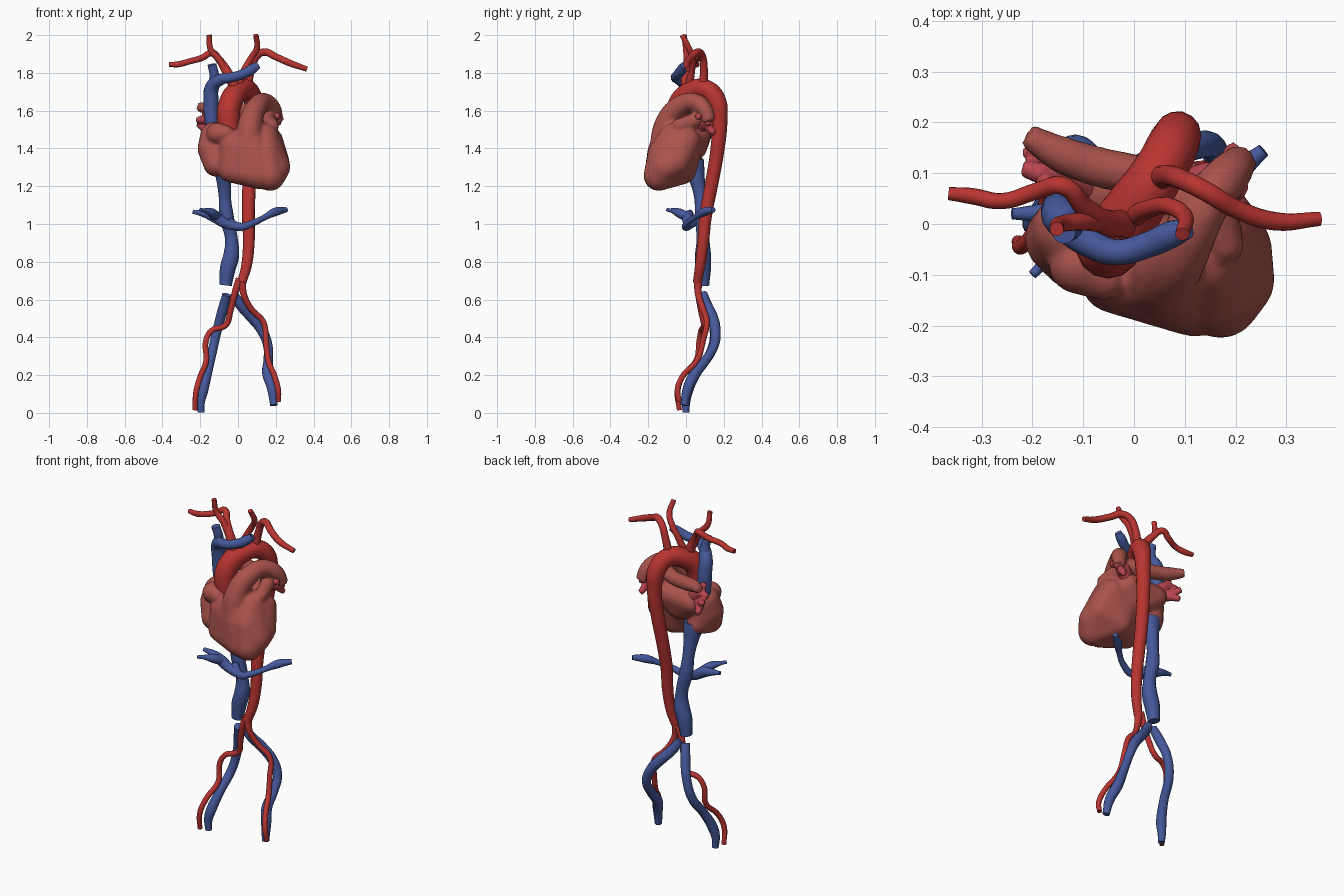
import bpy, bmesh
from mathutils import Matrix


def material(name, color):
    m = bpy.data.materials.new(name)
    m.diffuse_color = (*color, 1)
    return m


RED = material("artery_red", (0.48, 0.035, 0.03))
BLUE = material("vein_blue", (0.06, 0.1, 0.33))
FLESH = material("heart_flesh", (0.40, 0.085, 0.07))
PINK = material("lung_vein_pink", (0.48, 0.06, 0.075))


def activate(ob):
    bpy.ops.object.select_all(action='DESELECT')
    ob.select_set(True)
    bpy.context.view_layer.objects.active = ob


def tube(name, pts, mat):
    """Round vessel through points (x, y, z, radius)."""
    cu = bpy.data.curves.new(name, 'CURVE')
    cu.dimensions = '3D'
    cu.bevel_depth = 1
    cu.bevel_resolution = 5
    cu.resolution_u = 6
    cu.use_fill_caps = True
    sp = cu.splines.new('BEZIER')
    sp.radius_interpolation = 'CARDINAL'
    sp.bezier_points.add(len(pts) - 1)
    for bp, (x, y, z, r) in zip(sp.bezier_points, pts):
        bp.co = (x, y, z)
        bp.radius = r
        bp.handle_left_type = bp.handle_right_type = 'AUTO'
    ob = bpy.data.objects.new(name, cu)
    bpy.context.collection.objects.link(ob)
    cu.materials.append(mat)
    activate(ob)
    bpy.ops.object.convert(target='MESH')
    ob = bpy.context.object
    bpy.ops.object.shade_smooth_by_angle(angle=0.8)
    return ob


def hull(name, balls, mat):
    """Rounded lump: convex hull around balls (x, y, z, radius)."""
    bm = bmesh.new()
    for x, y, z, r in balls:
        bmesh.ops.create_icosphere(bm, subdivisions=3, radius=r,
                                   matrix=Matrix.Translation((x, y, z)))
    bmesh.ops.delete(bm, geom=bm.edges[:], context='EDGES_FACES')
    bmesh.ops.convex_hull(bm, input=bm.verts[:])
    bmesh.ops.delete(bm, geom=[v for v in bm.verts if not v.link_faces], context='VERTS')
    me = bpy.data.meshes.new(name)
    bm.to_mesh(me)
    bm.free()
    me.materials.append(mat)
    ob = bpy.data.objects.new(name, me)
    bpy.context.collection.objects.link(ob)
    return ob


def fuse(name, parts, voxel, smooth):
    """Join parts into one skin."""
    activate(parts[0])
    for p in parts:
        p.select_set(True)
    bpy.ops.object.join()
    ob = bpy.context.object
    ob.name = name
    rm = ob.modifiers.new("skin", 'REMESH')
    rm.mode = 'VOXEL'
    rm.voxel_size = voxel
    sm = ob.modifiers.new("soften", 'SMOOTH')
    sm.iterations = smooth
    activate(ob)
    bpy.ops.object.convert(target='MESH')
    bpy.ops.object.shade_smooth_by_angle(angle=0.8)


# Heart: chambers and pulmonary trunk fused together
fuse("heart", [
    hull("left_ventricle", [(.17, -.145, 1.255, .08), (.2, -.11, 1.3, .077), (.195, -.05, 1.33, .077),
                            (.16, 0, 1.435, .08), (.09, -.02, 1.285, .075), (.06, .02, 1.45, .08),
                            (.15, -.125, 1.37, .078), (.14, -.07, 1.46, .075)], FLESH),
    hull("right_ventricle", [(.12, -.145, 1.26, .077), (-.04, -.11, 1.285, .065), (.06, -.03, 1.285, .07),
                             (.07, -.1, 1.46, .075), (-.03, -.1, 1.41, .07), (.09, -.13, 1.38, .075),
                             (.02, .02, 1.42, .07)], FLESH),
    hull("right_atrium", [(-.115, -.06, 1.32, .07), (-.145, -.03, 1.4, .07), (-.13, -.01, 1.47, .07),
                          (-.1, .03, 1.33, .06)], FLESH),
    hull("right_auricle", [(-.11, -.08, 1.48, .058), (-.06, -.11, 1.48, .04)], FLESH),
    hull("left_atrium", [(-.09, .07, 1.47, .065), (.09, .06, 1.48, .07), (0, .05, 1.4, .06)], FLESH),
    hull("left_auricle", [(.18, -.04, 1.52, .037), (.16, .05, 1.55, .04)], FLESH),
    tube("pulmonary_trunk", [(.06, -.12, 1.4, .075), (.065, -.1, 1.53, .066), (.1, -.04, 1.62, .055),
                             (.14, .04, 1.645, .049), (.185, .095, 1.61, .044), (.21, .125, 1.54, .034)], FLESH),
    tube("right_pulmonary_artery", [(.13, .03, 1.63, .042), (.04, .085, 1.6, .04), (-.08, .115, 1.6, .04),
                                    (-.15, .14, 1.61, .036), (-.21, .175, 1.62, .025)], FLESH),
], .010, 3)

# Pulmonary veins: short forked stubs on both sides
FORKS = {"left": (.1, 1, [(1.5, 1.57, .05, .03, 1.62), (1.5, 1.57, .12, .06, 1.57),
                          (1.48, 1.53, .1, .15, 1.48), (1.48, 1.53, .125, .12, 1.54)]),
         "right": (-.09, -1, [(1.5, 1.55, .09, .08, 1.61), (1.5, 1.55, .13, .11, 1.55),
                              (1.47, 1.49, .1, .16, 1.46), (1.47, 1.49, .12, .15, 1.53)])}
for side, (x0, s, forks) in FORKS.items():
    stubs = [tube("stub", [(x0, .07, z0, .034), (x0 + s * .06, .09, z1, .028), (x0 + s * dx, y, z2, .017)], PINK)
             for z0, z1, dx, y, z2 in forks]
    fuse(side + "_pulmonary_veins", stubs, .007, 2)

# Aorta with arch
tube("aorta", [(-.02, -.03, 1.42, .055), (-.05, -.045, 1.54, .062), (-.04, -.03, 1.64, .062),
               (0, .03, 1.7, .058), (.05, .105, 1.712, .052), (.08, .162, 1.655, .05), (.085, .178, 1.55, .042),
               (.075, .167, 1.4, .038), (.06, .137, 1.22, .036), (.055, .105, 1.05, .034), (.057, .09, .9, .031),
               (.045, .075, .78, .028), (.02, .06, .69, .024)], RED)

# Neck and arm arteries
tube("right_arm_artery", [(-.02, 0, 1.73, .028), (-.06, .005, 1.81, .025), (-.1, .035, 1.87, .02),
                          (-.14, .075, 1.905, .018), (-.19, .065, 1.88, .017), (-.26, .045, 1.86, .016),
                          (-.32, .055, 1.845, .016), (-.365, .06, 1.845, .013)], RED)
tube("right_neck_artery", [(-.06, .005, 1.8, .022), (-.1, .005, 1.87, .018), (-.145, 0, 1.925, .016),
                           (-.152, -.01, 2.0, .014)], RED)
tube("left_neck_artery", [(0, .015, 1.73, .022), (.03, .03, 1.81, .018), (.07, .035, 1.88, .017),
                          (.1, .015, 1.93, .016), (.095, -.02, 2.0, .014)], RED)
tube("left_arm_artery", [(.05, .09, 1.73, .024), (.07, .095, 1.82, .021), (.1, .085, 1.89, .02),
                         (.14, .065, 1.91, .02), (.2, .03, 1.885, .019), (.28, .005, 1.85, .018),
                         (.365, .01, 1.82, .014)], RED)

# Leg arteries
tube("right_leg_artery", [(.01, .065, .71, .022), (-.015, .065, .64, .018), (-.04, .08, .54, .016),
                          (-.065, .095, .465, .016), (-.14, .08, .435, .015), (-.17, .07, .38, .015),
                          (-.168, .055, .28, .015), (-.2, -.02, .19, .015), (-.222, -.045, .11, .015),
                          (-.228, -.035, .015, .013)], RED)
tube("left_leg_artery", [(.02, .065, .71, .022), (.03, .065, .63, .018), (.07, .09, .55, .016),
                         (.135, .11, .48, .015), (.148, .09, .38, .015), (.16, .06, .28, .015),
                         (.195, -.02, .19, .015), (.213, -.045, .12, .015), (.215, -.035, .06, .013)], RED)

# Great veins above and below the heart
tube("upper_great_vein", [(-.125, .02, 1.45, .034), (-.14, .025, 1.55, .037), (-.143, .025, 1.64, .04),
                          (-.135, .005, 1.73, .037), (-.09, -.035, 1.765, .03), (-.04, -.055, 1.775, .026),
                          (.03, -.04, 1.795, .026), (.075, -.02, 1.82, .027), (.105, -.01, 1.84, .02)], BLUE)
tube("right_upper_vein_stub", [(-.14, .01, 1.7, .033), (-.125, -.005, 1.78, .026), (-.138, -.015, 1.845, .024)], BLUE)
tube("lower_great_vein", [(-.08, .035, 1.33, .06), (-.075, .055, 1.25, .044), (-.07, .075, 1.15, .033),
                          (-.06, .085, 1.04, .038), (-.035, .09, .92, .034), (-.035, .09, .84, .042),
                          (-.055, .09, .76, .042), (-.065, .09, .675, .033)], BLUE)

# Branch veins across the middle
tube("left_branch_vein", [(-.05, .04, 1.01, .025), (.01, .0, .985, .022), (.09, .015, 1.01, .017),
                          (.15, .055, 1.04, .016), (.2, .1, 1.065, .023), (.255, .145, 1.075, .014)], BLUE)
tube("right_branch_vein", [(.01, .0, .985, .022), (-.06, .01, 1.0, .026), (-.12, .01, 1.035, .03),
                           (-.18, .02, 1.055, .02), (-.24, .02, 1.065, .011)], BLUE)
tube("right_branch_vein_fork", [(-.11, .01, 1.035, .026), (-.14, -.04, 1.06, .024),
                                (-.17, -.07, 1.07, .014), (-.2, -.1, 1.075, .009)], BLUE)

# Leg veins
tube("right_leg_vein", [(-.06, .09, .625, .024), (-.08, .12, .55, .027), (-.11, .15, .44, .025),
                        (-.135, .135, .33, .025), (-.16, .06, .22, .025), (-.185, .01, .12, .028),
                        (-.197, .0, .06, .023), (-.195, .0, .002, .018)], BLUE)
tube("left_leg_vein", [(-.025, .09, .63, .024), (.015, .11, .57, .028), (.06, .135, .52, .029),
                       (.125, .155, .44, .028), (.157, .15, .36, .025), (.16, .105, .28, .025),
                       (.157, .05, .21, .029), (.18, .01, .13, .027), (.19, -.01, .04, .02)], BLUE)
